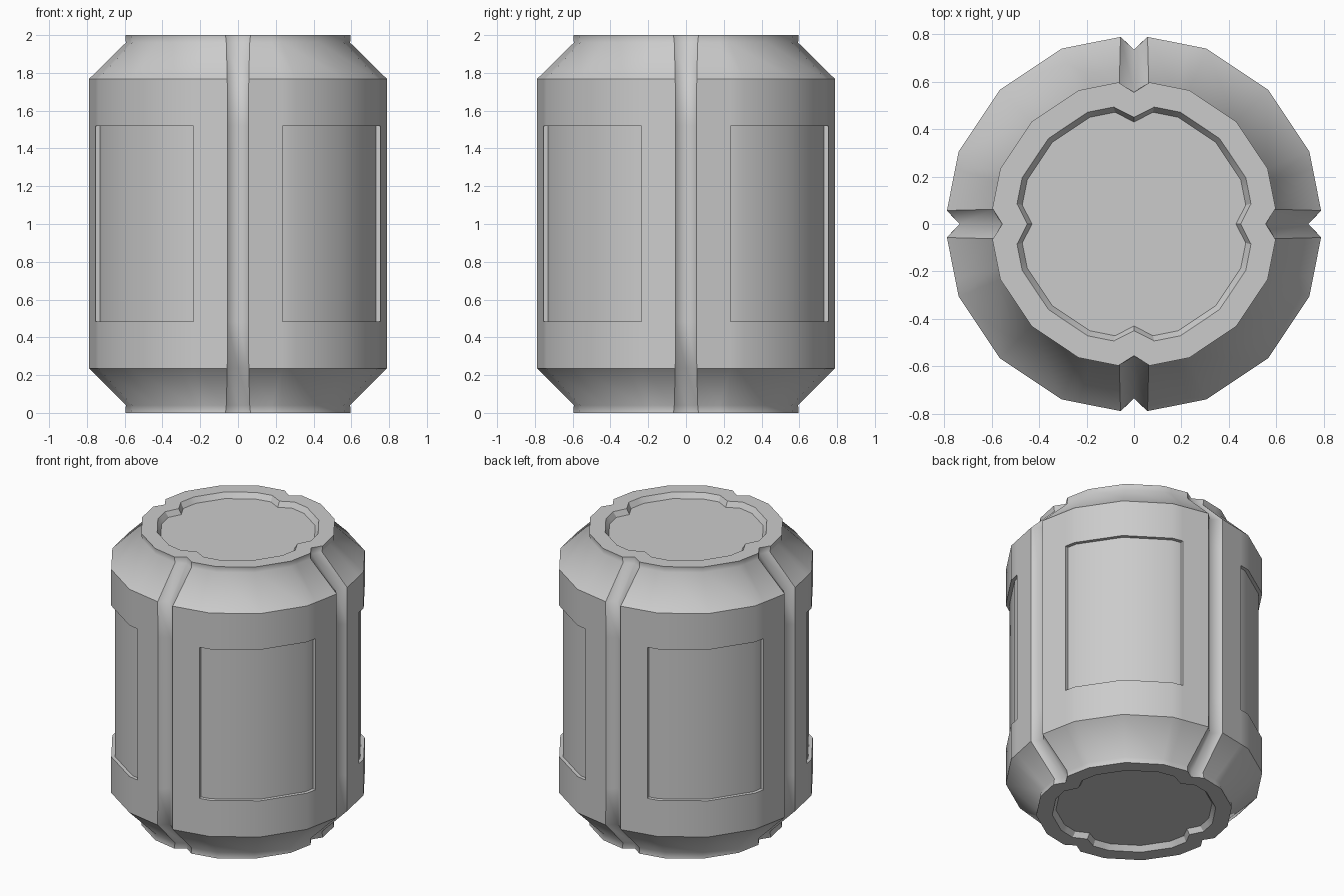
import bpy, bmesh, math
from math import sin, cos, pi

if "Cube" in bpy.data.objects:
    bpy.data.objects.remove(bpy.data.objects["Cube"])

T = math.tan(pi / 16)


def ring(bm, z, r, w, floor):
    """16-gon section with a V notch (half width w) on each axis; 8 points per quarter."""
    p = 0.235 * r / 0.8                      # panel side position along the facet
    a, b = (w, r - T * w), (p, r - T * p)
    s, c, d = r * sin(pi / 8), r * cos(pi / 8), r * sin(pi / 4)
    quarter = [(0, floor), a, b, (s, c), (d, d), (c, s), b[::-1], a[::-1]]
    verts = []
    for q in range(4):
        for x, y in quarter:
            for _ in range(q):
                x, y = y, -x
            verts.append(bm.verts.new((x, y, z)))
    return verts


# Upper half sections: z, radius, notch half width, notch floor radius
half = [
    (1.52, 0.80, 0.056, 0.735),   # panel top
    (1.768, 0.80, 0.057, 0.735),  # shoulder
    (1.96, 0.606, 0.062, 0.56),   # neck
    (2.00, 0.61, 0.066, 0.555),   # rim
    (2.00, 0.51, 0.085, 0.45),    # lid recess edge
    (1.965, 0.487, 0.08, 0.43),   # lid recess floor
]
sections = [(2.004 - z if z < 1.9 else 2 - z, r, w, f) for z, r, w, f in reversed(half)] + half

bm = bmesh.new()
rings = [ring(bm, *s) for s in sections]
groove, panels = set(), [[], [], [], []]
n = len(rings[0])
for i in range(len(rings) - 1):
    for j in range(n):
        k = (j + 1) % n
        f = bm.faces.new((rings[i][j], rings[i][k], rings[i + 1][k], rings[i + 1][j]))
        if 2 <= i <= 8 and j % 8 in (0, 7):
            groove.add(f)
        if i == 5 and 2 <= j % 8 <= 5:
            panels[j // 8].append(f)
bm.faces.new(rings[0])
bm.faces.new(rings[-1])
bmesh.ops.recalc_face_normals(bm, faces=bm.faces[:])

# Sunken side panels
for faces in panels:
    bmesh.ops.inset_region(bm, faces=faces, thickness=0.001, depth=-0.022,
                           use_even_offset=True, use_boundary=True)

# Smooth shading with sharp creases, soft grooves and soft neck
bm.normal_update()
for f in bm.faces:
    f.smooth = True
for e in bm.edges:
    soft_groove = all(f in groove for f in e.link_faces)
    neck = all(abs(abs(v.co.z - 1) - 0.96) < 0.003 for v in e.verts)
    e.smooth = soft_groove or neck or e.calc_face_angle(0) < math.radians(30)

mesh = bpy.data.meshes.new("barrel_body")
bm.to_mesh(mesh)
bm.free()
bpy.context.collection.objects.link(bpy.data.objects.new("barrel_body", mesh))
